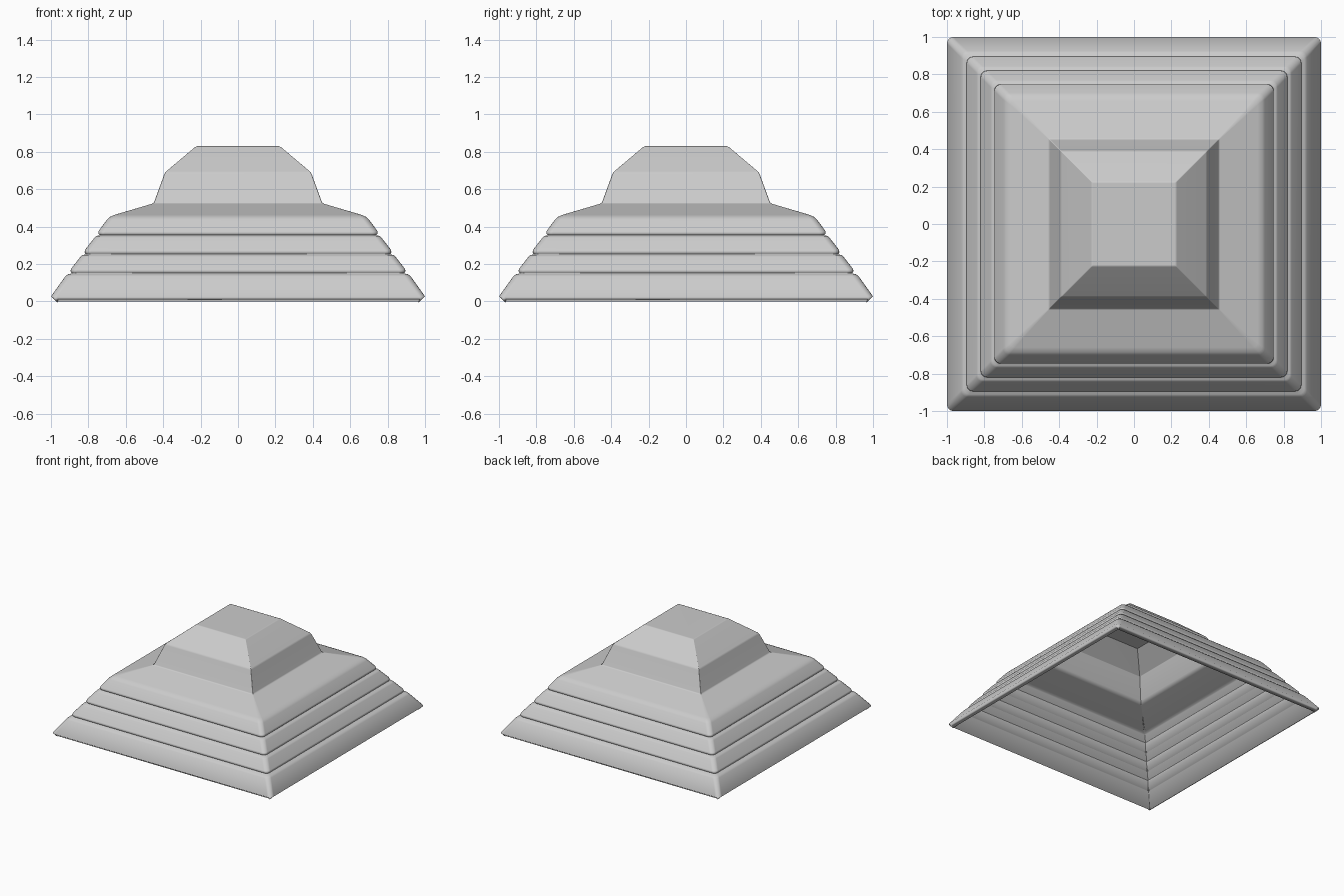
import bpy, bmesh, math

if "Cube" in bpy.data.objects:
    bpy.data.objects.remove(bpy.data.objects["Cube"])

# Outer cross-section: (half width, height, corner radius)
profile = [
    (1.0, 0.027, 0.035), (0.925, 0.132, 0.035), (0.91, 0.145, 0.03), (0.885, 0.15, 0.025)]
# Two middle tiers, each with a rolled lower lip
for w, z in ((0.895, 0.15), (0.82, 0.252)):
    profile += [(w - 0.004, z + 0.004, 0.03), (w, z + 0.012, 0.035),
                (w - 0.002, z + 0.024, 0.035),
                (w - 0.052, z + 0.088, 0.035), (w - 0.063, z + 0.098, 0.03),
                (w - 0.085, z + 0.102, 0.025)]
# Upper tier, slope and cap
profile += [(0.743, 0.357, 0.03), (0.747, 0.365, 0.035), (0.745, 0.377, 0.035),
            (0.70, 0.438, 0.035), (0.685, 0.452, 0.03), (0.66, 0.463, 0.025),
            (0.46, 0.522, 0.004), (0.449, 0.53, 0.004),
            (0.393, 0.683, 0.004), (0.384, 0.695, 0.004),
            (0.23, 0.825, 0.004), (0.218, 0.83, 0.004)]

SEG = 4


def ring(bm, w, z, r):
    """Rounded square loop of vertices."""
    verts = []
    for q in range(4):
        sx, sy = ((1, 1), (-1, 1), (-1, -1), (1, -1))[q]
        for i in range(SEG + 1):
            a = math.pi / 2 * (q + i / SEG)
            verts.append(bm.verts.new((sx * (w - r) + r * math.cos(a),
                                       sy * (w - r) + r * math.sin(a), z)))
    return verts


# Open-bottomed shell lofted through the rings
bm = bmesh.new()
loops = [ring(bm, *p) for p in profile]
for a, b in zip(loops, loops[1:]):
    for i in range(len(a)):
        j = (i + 1) % len(a)
        bm.faces.new((a[i], a[j], b[j], b[i]))
bm.faces.new(loops[-1])
mesh = bpy.data.meshes.new("tiered_roof")
bm.to_mesh(mesh)
bm.free()
roof = bpy.data.objects.new("tiered_roof", mesh)
bpy.context.collection.objects.link(roof)
bpy.context.view_layer.objects.active = roof
roof.select_set(True)
bpy.ops.object.shade_smooth()

# Wall thickness, grown inwards
wall = roof.modifiers.new("wall", 'SOLIDIFY')
wall.thickness = 0.045
wall.offset = -1
# Large flat faces keep flat shading between soft edges
flat = roof.modifiers.new("soft_edges", 'WEIGHTED_NORMAL')
flat.keep_sharp = True
